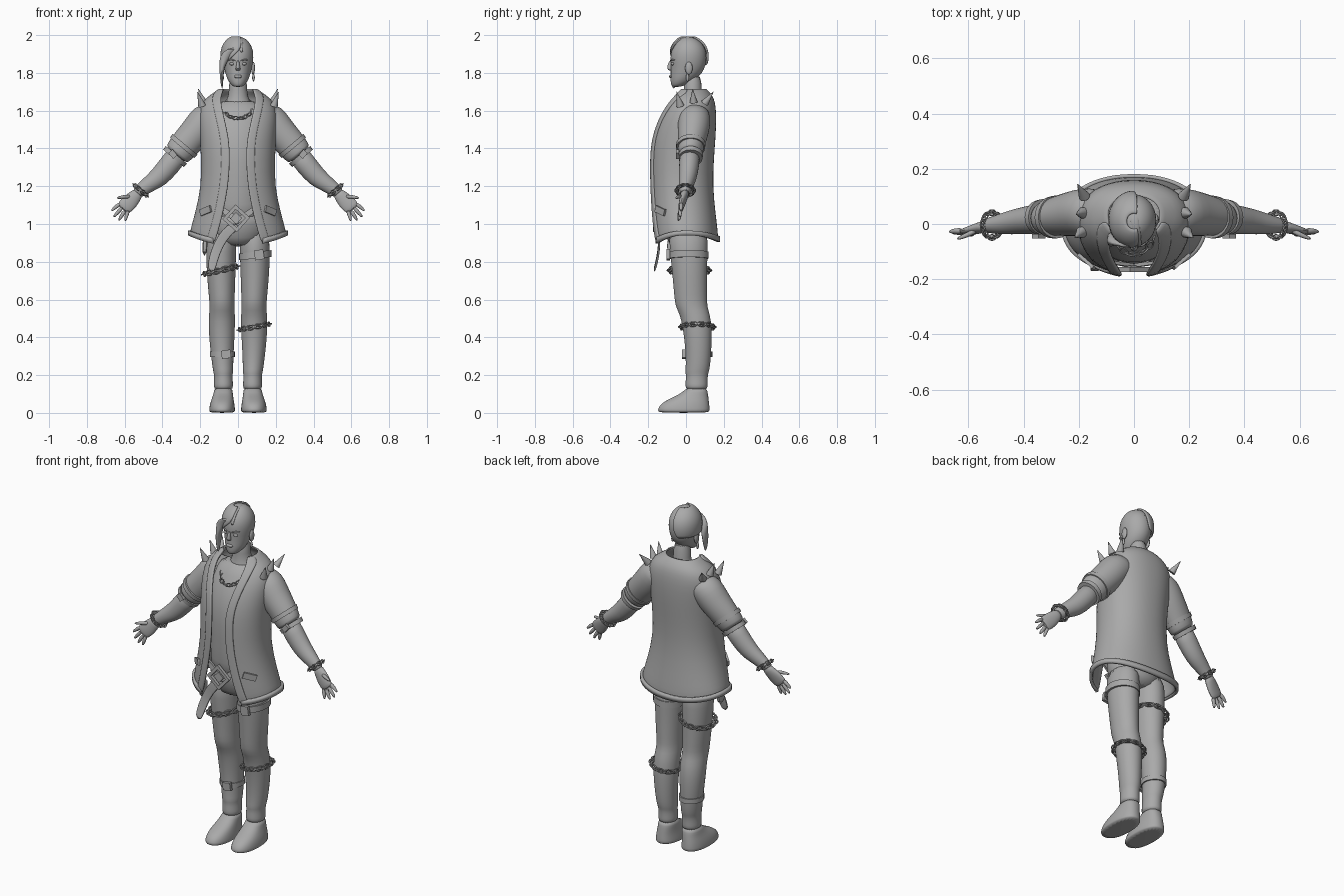
import bpy, bmesh, math
from mathutils import Vector as V, Matrix

grey = bpy.data.materials.new("grey")
grey.diffuse_color = (0.4, 0.4, 0.4, 1)
X, Y, Z = V((1, 0, 0)), V((0, 1, 0)), V((0, 0, 1))


def sp(v, p):
    return math.copysign(abs(v) ** p, v)


def finish(name, bm, sub=0, thick=0, angle=50):
    bmesh.ops.recalc_face_normals(bm, faces=bm.faces)
    me = bpy.data.meshes.new(name)
    bm.to_mesh(me)
    bm.free()
    me.materials.append(grey)
    ob = bpy.data.objects.new(name, me)
    bpy.context.collection.objects.link(ob)
    if thick:
        m = ob.modifiers.new("thickness", "SOLIDIFY")
        m.thickness, m.offset = thick, 0
    if sub:
        m = ob.modifiers.new("smooth", "SUBSURF")
        m.levels = m.render_levels = sub
    bpy.ops.object.select_all(action='DESELECT')
    bpy.context.view_layer.objects.active = ob
    ob.select_set(True)
    bpy.ops.object.shade_smooth_by_angle(angle=math.radians(angle))
    return ob


def grid(bm, rows, closed):
    vs = [[bm.verts.new(p) for p in r] for r in rows]
    n = len(vs[0])
    for a, b in zip(vs, vs[1:]):
        for i in range(n if closed else n - 1):
            j = (i + 1) % n
            bm.faces.new((a[i], a[j], b[j], b[i]))
    return vs


def loft(name, rings, u=X, v=Y, n=20, e=2, s=1, sub=1):
    """Closed body through rings (x, y, z, radius along u, radius along v)."""
    rows = []
    for x, y, z, a, b in rings:
        ring = []
        for i in range(n):
            t = 2 * math.pi * i / n
            p = V((x, y, z)) + u * a * sp(math.cos(t), 2 / e) + v * b * sp(math.sin(t), 2 / e)
            ring.append((p.x * s, p.y, p.z))
        rows.append(ring)
    bm = bmesh.new()
    vs = grid(bm, rows, True)
    bm.faces.new(vs[0])
    bm.faces.new(vs[-1])
    return finish(name, bm, sub)


def shell(name, rows, spans, off=0, e=2.2, n=32, zf=None, s=1, thick=.012, sub=1):
    """Open sheet around rows (z, half width, front y, back y), one angle span per row."""
    out = []
    for (z, rx, yf, yb), (t0, t1) in zip(rows, spans):
        r = []
        for i in range(n + 1):
            t = t0 + (t1 - t0) * i / n
            x = (rx + off) * sp(math.sin(t), 2 / e)
            y = (yf + yb) / 2 - ((yb - yf) / 2 + off) * sp(math.cos(t), 2 / e)
            r.append((x * s, y, z + (zf(z, t) if zf else 0)))
        out.append(r)
    bm = bmesh.new()
    grid(bm, out, False)
    return finish(name, bm, sub, thick)


def plate(name, center, size, rot):
    bm = bmesh.new()
    bmesh.ops.create_cube(bm, size=1, matrix=Matrix.Translation(center) @ rot @ Matrix.Diagonal((*size, 1)))
    return finish(name, bm, 0, 0, 30)


def ball(name, c, r):
    bm = bmesh.new()
    bmesh.ops.create_uvsphere(bm, u_segments=16, v_segments=10, radius=1,
                              matrix=Matrix.Translation(c) @ Matrix.Diagonal((*r, 1)))
    return finish(name, bm)


def cone(name, base, tip, r):
    d = V(tip) - V(base)
    bm = bmesh.new()
    bmesh.ops.create_cone(bm, cap_ends=True, segments=16, radius1=r, radius2=.001, depth=d.length,
                          matrix=Matrix.Translation((V(base) + V(tip)) / 2) @ d.to_track_quat('Z', 'Y').to_matrix().to_4x4())
    return finish(name, bm)


def chain(name, c, a, b, n, size=.014, arc=(0, 2 * math.pi)):
    """Alternating oval links along the ellipse c + a cos + b sin."""
    bm = bmesh.new()
    nor = a.cross(b).normalized()
    for k in range(n):
        t = arc[0] + (arc[1] - arc[0]) * k / n
        p = c + a * math.cos(t) + b * math.sin(t)
        d = (b * math.cos(t) - a * math.sin(t)).normalized()
        w = nor if k % 2 else nor.cross(d)
        q = w.cross(d)
        rows = []
        for i in range(12):
            g = 2 * math.pi * i / 12
            o = d * math.cos(g) * size * 1.35 + w * math.sin(g) * size * .8
            rows.append([p + o * (1 + .26 * math.cos(h * math.pi / 3)) + q * size * .26 * math.sin(h * math.pi / 3)
                         for h in range(6)])
        grid(bm, rows + [rows[0]], True)
    bmesh.ops.remove_doubles(bm, verts=bm.verts, dist=1e-5)
    return finish(name, bm)


# coat with open front, trim and hem
E = 2.2
coat = [(.93, .25, -.165, .165), (.97, .243, -.17, .163), (1.05, .222, -.176, .152), (1.2, .188, -.18, .135),
        (1.35, .19, -.18, .142), (1.45, .195, -.172, .15), (1.55, .203, -.142, .155), (1.62, .196, -.105, .152),
        (1.665, .165, -.075, .142), (1.69, .125, -.055, .125), (1.715, .092, -.04, .1)]
gap = [.125, .11, .085, .052, .045, .05, .072, .088, .092, .085, .075]


def ang(row, x):
    return math.asin(min(1, x / row[1]) ** (E / 2))


def hem(z, t):
    c = math.cos(t)
    return max(0, (1.1 - z) / .17) * (.015 - c * c * (.055 if c > 0 else .035))


spans = [(ang(r, g), 2 * math.pi - ang(r, g)) for r, g in zip(coat, gap)]
shell("coat", coat, spans, n=48, zf=hem)
low = [(z, *r[1:]) for z, r in ((.925, coat[0]), (.952, coat[0]))]
shell("coat_hem", low, [spans[0]] * 2, off=.008, n=48, zf=hem, thick=.016, sub=0)
for s in (1, -1):
    edge = [(ang(r, g - .005), ang(r, min(g + .038, r[1] * .97))) for r, g in zip(coat, gap)]
    shell("coat_trim", coat, edge, off=.008, n=4, zf=hem, s=s, thick=.014)
    plate("pocket_flap", (.172 * s, -.136, 1.07), (.075, .012, .035),
          Matrix.Rotation(.72 * s, 4, 'Z') @ Matrix.Rotation(.3 * s, 4, 'Y'))

# torso, hips and neck
loft("shirt", [(0, 0, .98, .15, .13), (0, -.005, 1.1, .15, .135), (0, -.01, 1.25, .145, .135), (0, -.01, 1.4, .165, .135),
               (0, .01, 1.52, .17, .12), (0, .03, 1.6, .15, .095), (0, .04, 1.66, .1, .07)], n=28)
loft("neck", [(0, .04, 1.6, .1, .08), (0, .04, 1.655, .058, .055), (0, .035, 1.7, .047, .045), (0, .035, 1.8, .048, .05)])
loft("hips", [(0, .005, .88, .08, .08), (0, .005, .92, .14, .11), (0, .0, 1.0, .165, .13), (0, -.005, 1.08, .155, .132)], n=28)
chain("necklace", V((0, -.02, 1.615)), V((.075, 0, 0)), V((0, -.09, -.055)), 18, .013)

# crossed belts, buckle and hanging strap
for s in (1, -1):
    plate("belt", (.06 * s, -.143, 1.06), (.16, .012, .03), Matrix.Rotation(-.6 * s, 4, 'Y') @ Matrix.Rotation(.12 * s, 4, 'Z'))
turn = Matrix.Rotation(math.radians(-48), 4, 'Y')
for k in range(4):
    r = turn @ Matrix.Rotation(k * math.pi / 2, 4, 'Y')
    plate("buckle_bar", V((-.01, -.165, 1.03)) + r.to_3x3() @ V((0, 0, .043)), (.104, .018, .018), r)
plate("buckle_plate", (-.01, -.16, 1.03), (.045, .018, .045), turn)
loft("hanging_strap", [(-.005, -.14, 1.0, .03, .006), (-.06, -.145, .96, .028, .006), (-.105, -.14, .89, .026, .006),
                       (-.13, -.15, .82, .026, .006), (-.145, -.17, .745, .022, .006)], V((.9, 0, -.44)), n=12, e=5)
loft("side_strap", [(-.172, -.07, .95, .014, .03), (-.178, -.075, .825, .014, .03)], n=12, e=5)

# legs and shoes
leg = [(.085, .01, .99, .08, .11), (.09, .015, .85, .081, .1), (.089, .02, .72, .076, .092), (.086, .025, .62, .069, .088),
       (.084, .027, .565, .067, .085), (.085, .048, .52, .069, .08), (.086, .06, .45, .071, .078), (.085, .066, .35, .064, .07),
       (.081, .064, .25, .056, .065), (.078, .058, .215, .053, .063), (.078, .058, .2, .049, .058), (.077, .056, .165, .05, .059),
       (.077, .056, .14, .052, .06), (.077, .056, .12, .046, .054)]
foot = [(.084, -.012, 0, .067, .137), (.084, -.012, .012, .069, .138), (.084, -.01, .035, .067, .135), (.083, .002, .06, .062, .12),
        (.08, .027, .085, .055, .092), (.078, .05, .11, .05, .065), (.077, .055, .135, .047, .055)]
for s in (1, -1):
    loft("leg", leg, s=s)
    loft("shoe", foot, n=24, e=2.3, s=s)


def strap(name, c, rx, ry, h, tilt, s):
    u = V((1, 0, tilt))
    rings = [(*(V(c) + Z * dz), rx + o, ry + o) for dz, o in ((-h, -.008), (-h, .004), (h, .004), (h, -.008))]
    loft(name, rings, u, Y, 28, 2, 1, 0)
    plate(name + "_buckle", (c[0] + s * .02, c[1] - ry - .008, c[2] + tilt * s * .02), (.05, .018, h * 2 + .016),
          Matrix.Rotation(-.15, 4, 'Y'))


strap("thigh_strap", (.092, .015, .835), .082, .1, .018, .1, 1)
strap("calf_strap", (-.083, .066, .31), .062, .069, .014, 0, 1)
chain("thigh_chain", V((-.092, .018, .755)), V((.088, 0, .02)), V((0, .104, 0)), 24, .017)
chain("calf_chain", V((.086, .06, .455)), V((.08, 0, .015)), V((0, .088, 0)), 24, .015)

# arms, hands and shoulder spikes
U = V((.77, 0, .64))
sleeve = [(.1, .045, 1.6, .075, .075), (.165, .045, 1.56, .092, .088), (.21, .04, 1.5, .087, .085), (.25, .034, 1.455, .084, .078),
          (.29, .027, 1.41, .08, .07), (.318, .022, 1.375, .075, .064), (.328, .02, 1.365, .066, .058)]
fore = [(.31, .021, 1.38, .06, .056), (.36, .017, 1.315, .058, .054), (.42, .01, 1.243, .054, .048), (.47, .002, 1.21, .045, .04),
        (.515, -.004, 1.177, .036, .03), (.535, -.006, 1.16, .034, .027)]
palm = [(.525, -.005, 1.17, .03, .024), (.545, -.01, 1.147, .036, .022), (.57, -.018, 1.12, .044, .019), (.598, -.026, 1.092, .044, .015),
        (.61, -.028, 1.078, .036, .011)]
fingers = [((.565, -.02, 1.145), (.605, -.04, 1.145), (.645, -.055, 1.137)), ((.62, -.025, 1.11), (.648, -.025, 1.09), (.672, -.028, 1.068)),
           ((.61, -.028, 1.092), (.638, -.03, 1.06), (.66, -.032, 1.035)), ((.595, -.03, 1.075), (.617, -.034, 1.043), (.632, -.036, 1.017)),
           ((.58, -.03, 1.075), (.592, -.037, 1.04), (.598, -.04, 1.013))]
spikes = [((.19, -.03, 1.625), (.215, -.05, 1.7)), ((.185, .04, 1.645), (.21, .035, 1.715)), ((.18, .1, 1.64), (.205, .145, 1.7))]
for s in (1, -1):
    loft("sleeve", sleeve, U, Y, s=s)
    loft("forearm", fore, U, Y, s=s)
    loft("palm", palm, U, Y, 14, s=s)
    for a, b, c in fingers:
        d = (V(c) - V(a)).normalized()
        u = d.cross(Y).normalized()
        loft("finger", [(*a, .0125, .0125), (*b, .011, .011), (*c, .006, .006)], u, Y, 8, s=s)
    for k, (x, z, r) in enumerate(((.288, 1.412, .083), (.334, 1.357, .07))):
        dx, dz = .64 * .012, -.77 * .012
        loft("arm_band", [(x - dx, .026, z - dz, r - .01, r - .02), (x - dx, .026, z - dz, r + .003, r - .005),
                          (x + dx, .024, z + dz, r + .001, r - .007), (x + dx, .024, z + dz, r - .01, r - .02)],
             U, Y, 24, s=s, sub=0)
    plate("arm_buckle", (.345 * s, -.045, 1.37), (.03, .016, .04), Matrix.Rotation(.7 * s, 4, 'Y'))
    c = V((.515 * s, -.004, 1.178))
    chain("bracelet", c, V((.034 * s, 0, .029)), V((0, .045, 0)), 16, .0125)
    for a, b in spikes:
        cone("shoulder_spike", (a[0] * s, *a[1:]), (b[0] * s, *b[1:]), .021)

# head and face
skull = [(1.725, .02, -.072, -.035), (1.738, .038, -.08, .01), (1.765, .057, -.083, .05), (1.8, .068, -.081, .088),
         (1.84, .077, -.081, .105), (1.88, .083, -.084, .11), (1.92, .081, -.078, .106), (1.955, .066, -.06, .088),
         (1.98, .043, -.035, .058), (1.99, .018, -.01, .03)]
loft("head", [(0, (f + b) / 2, z, r, (b - f) / 2) for z, r, f, b in skull], n=24)
loft("nose", [(0, -.08, 1.868, .007, .008), (0, -.086, 1.84, .009, .013), (0, -.088, 1.82, .015, .014), (0, -.08, 1.812, .011, .008)], n=10)
loft("mouth", [(0, -.078, 1.772, .014, .008), (0, -.08, 1.778, .023, .01), (0, -.08, 1.785, .022, .009), (0, -.078, 1.79, .012, .007)], n=12)
for s in (1, -1):
    ball("eye", (.032 * s, -.07, 1.848), (.014, .009, .008))
    loft("brow", [(.012, -.082, 1.863, .004, .005), (.035, -.077, 1.871, .005, .005), (.057, -.058, 1.868, .003, .004)], Z, Y, 8, s=s)
    ball("ear", (.08 * s, .015, 1.825), (.01, .02, .034))
    ball("earring", (.082 * s, .008, 1.775), (.007, .009, .02))

# swept hair on one side, with a long lock over the cheek
top = [(1.84, .077, -.081, .105)] + skull[5:9] + [(1.992, .018, -.01, .03)]
shell("hair", top, [(-2.9, -1.0), (-3.15, -.45), (-3.25, .15), (-3.3, .25), (-3.4, .35), (-3.6, .5)], off=.007, e=2, n=20, thick=.012)
loft("hair_crest", [(.02, -.085, 1.905, .008, .006), (.014, -.065, 1.953, .014, .008), (.005, -.015, 1.988, .018, .009),
                    (0, .04, 1.986, .018, .008), (0, .09, 1.95, .014, .008), (0, .114, 1.9, .006, .005)], X, V((0, -.4, .9)), 10)
loft("hair_lock", [(.02, -.07, 1.935, .02, .008), (-.03, -.077, 1.93, .03, .011), (-.07, -.062, 1.89, .032, .013),
                   (-.086, -.055, 1.83, .012, .03), (-.088, -.058, 1.77, .009, .024), (-.083, -.066, 1.715, .003, .006)], X, Y, 12)
